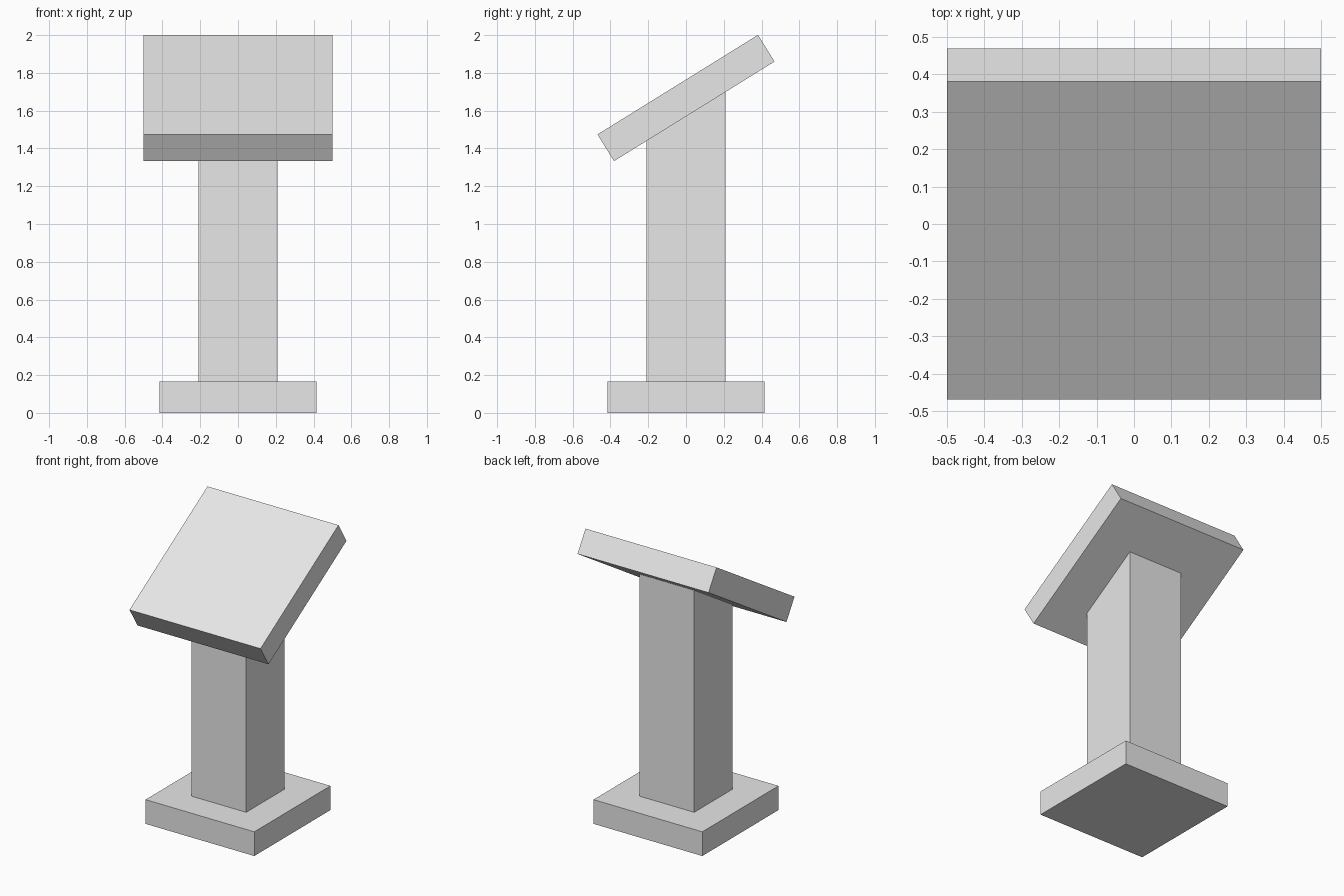
import bpy
import math

TILT = math.radians(31.8)
BOARD_Z = 1.667
BOARD_THICK = 0.166

cube = bpy.data.objects.get("Cube")
if cube:
    bpy.data.objects.remove(cube, do_unlink=True)

# Single plain grey finish
grey = bpy.data.materials.new("light_grey")
grey.use_nodes = True
colour = (0.8, 0.8, 0.8, 1)
grey.diffuse_color = colour
grey.node_tree.nodes["Principled BSDF"].inputs["Base Color"].default_value = colour


def box(name, size, centre, tilt=0.0):
    """Flat-shaded box with its dimensions baked into the mesh."""
    bpy.ops.mesh.primitive_cube_add(size=1, location=centre, rotation=(tilt, 0, 0))
    obj = bpy.context.object
    obj.name = obj.data.name = name
    obj.scale = size
    bpy.ops.object.transform_apply(location=True, rotation=True, scale=True)
    obj.data.materials.append(grey)
    return obj


# Square foot
box("base", (0.83, 0.83, 0.167), (0, 0, 0.0835))

# Column, its top sloped to meet the underside of the board
column = box("column", (0.416, 0.416, 1.4), (0, 0, 0.867))
for v in column.data.vertices:
    if v.co.z > 1:
        v.co.z = BOARD_Z + v.co.y * math.tan(TILT) - BOARD_THICK / 2 / math.cos(TILT)

# Tilted reading board, low edge at the front
box("reading_board", (1.0, 1.0, BOARD_THICK), (0, 0, BOARD_Z), TILT)
